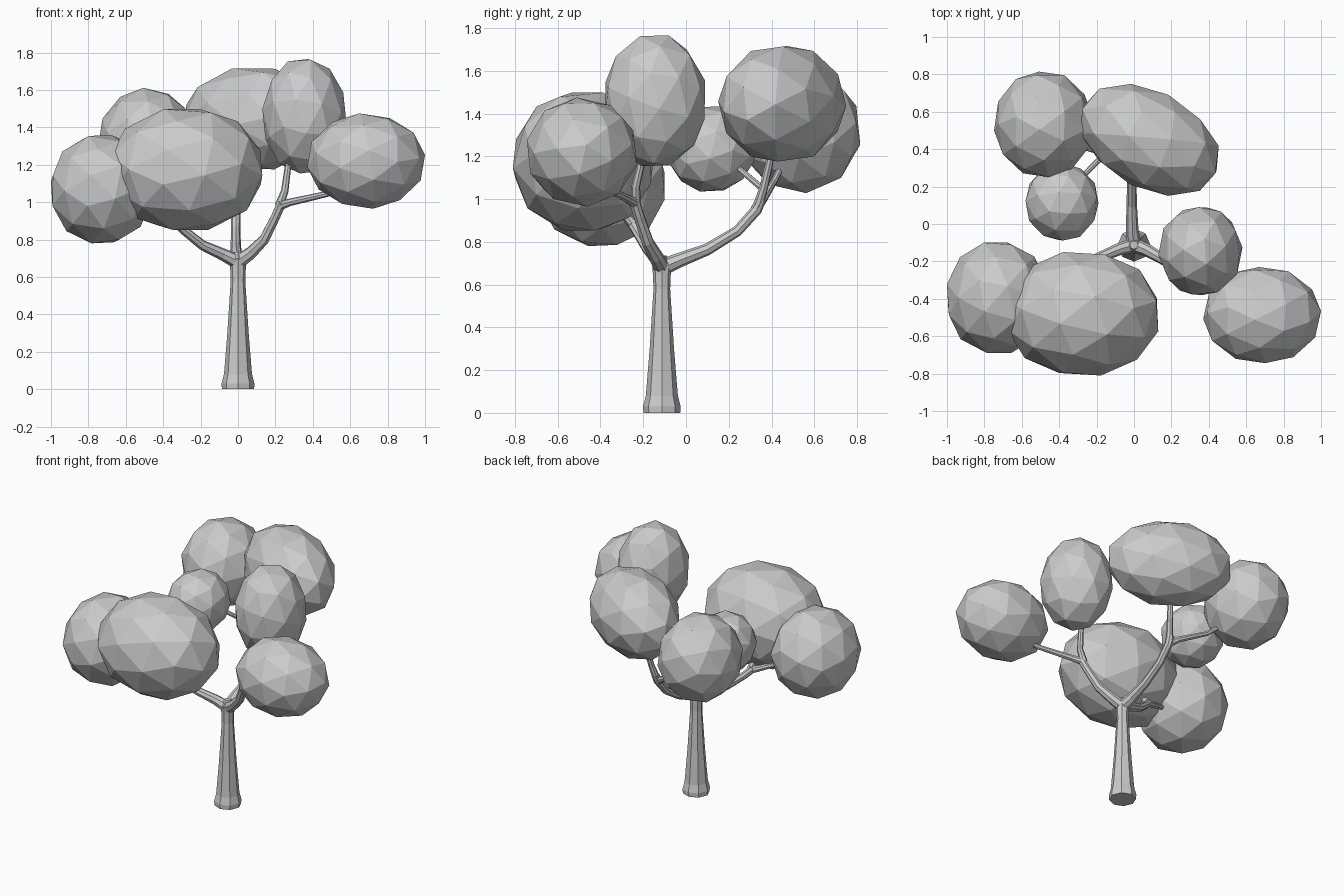
import bpy, bmesh, math, random
from mathutils import Vector, Matrix, Euler

if "Cube" in bpy.data.objects:
    bpy.data.objects.remove(bpy.data.objects["Cube"])

random.seed(4)


def limb(name, points):
    """Eight-sided flat-faced tube along (x, y, z, radius) points."""
    cu = bpy.data.curves.new(name, 'CURVE')
    cu.dimensions = '3D'
    cu.bevel_depth = 1.0
    cu.bevel_resolution = 2
    cu.use_fill_caps = True
    sp = cu.splines.new('POLY')
    sp.points.add(len(points) - 1)
    for p, (x, y, z, r) in zip(sp.points, points):
        p.co = (x, y, z, 1)
        p.radius = r
    sp.use_smooth = False
    ob = bpy.data.objects.new(name, cu)
    bpy.context.collection.objects.link(ob)
    bpy.ops.object.select_all(action='DESELECT')
    ob.select_set(True)
    bpy.context.view_layer.objects.active = ob
    bpy.ops.object.convert(target='MESH')


def foliage(name, center, radii, turn=0):
    """Faceted ball fitted to the given half sizes."""
    bm = bmesh.new()
    bmesh.ops.create_icosphere(bm, subdivisions=2, radius=1)
    tilt = Euler([random.uniform(-0.5, 0.5) for _ in range(3)]).to_matrix()
    bmesh.ops.transform(bm, matrix=tilt.to_4x4(), verts=bm.verts)
    spin = Matrix.Rotation(math.radians(turn), 3, 'Z')
    half = [max(abs(v.co[i]) for v in bm.verts) for i in range(3)]
    for v in bm.verts:
        local = Vector([v.co[i] / half[i] * radii[i] for i in range(3)])
        v.co = spin @ local + Vector(center)
    me = bpy.data.meshes.new(name)
    bm.to_mesh(me)
    bm.free()
    ob = bpy.data.objects.new(name, me)
    bpy.context.collection.objects.link(ob)


# Trunk with flared foot and swollen fork
limb("trunk", [(0, -.113, 0, .086), (0, -.113, .03, .088), (0, -.113, .08, .075),
               (0, -.113, .3, .057), (0, -.113, .58, .039), (0, -.113, .65, .042),
               (0, -.113, .70, .046), (0, -.113, .735, .022)])

# Main limbs
limb("left_limb", [(0, -.113, .68, .04), (-.08, -.135, .72, .033), (-.19, -.18, .77, .027),
                   (-.29, -.23, .85, .024), (-.34, -.26, .90, .024)])
limb("right_limb", [(0, -.113, .68, .04), (.07, -.14, .73, .034), (.14, -.18, .80, .029),
                    (.20, -.22, .92, .026), (.235, -.245, 1.0, .026)])
limb("back_limb", [(0, -.113, .68, .04), (-.01, -.03, .715, .034), (-.012, .1, .765, .028),
                   (-.012, .24, .85, .025), (-.012, .33, .95, .026), (-.008, .35, 1.0, .025)])

# Twigs running into the foliage
limb("twig_left_outer", [(-.32, -.25, .885, .024), (-.44, -.30, .93, .018), (-.62, -.36, 1.0, .015)])
limb("twig_left_front", [(-.32, -.25, .885, .024), (-.32, -.31, .96, .018), (-.29, -.42, 1.1, .015)])
limb("twig_right_outer", [(.22, -.235, .98, .025), (.28, -.27, 1.0, .02), (.48, -.36, 1.045, .016),
                          (.56, -.40, 1.08, .015)])
limb("twig_right_upper", [(.22, -.235, .98, .025), (.25, -.235, 1.06, .02), (.275, -.19, 1.25, .016)])
limb("twig_back_upper", [(-.012, .335, .96, .025), (.01, .365, 1.06, .02), (.04, .41, 1.26, .017)])
limb("twig_back_left", [(-.012, .325, .95, .025), (-.07, .355, .99, .02), (-.26, .41, 1.08, .016),
                        (-.38, .46, 1.18, .015)])
limb("twig_small_left", [(-.15, .38, 1.03, .016), (-.28, .25, 1.14, .014), (-.36, .15, 1.2, .012)])

# Foliage balls
foliage("foliage_left", (-.73, -.395, 1.07), (.27, .295, .29))
foliage("foliage_front", (-.278, -.48, 1.175), (.408, .33, .323))
foliage("foliage_right", (.685, -.487, 1.22), (.315, .257, .255))
foliage("foliage_top", (.355, -.145, 1.46), (.225, .235, .306))
foliage("foliage_back", (.083, .45, 1.446), (.395, .26, .27), -28)
foliage("foliage_back_left", (-.483, .533, 1.32), (.265, .282, .292))
foliage("foliage_small", (-.385, .117, 1.235), (.195, .205, .2))
